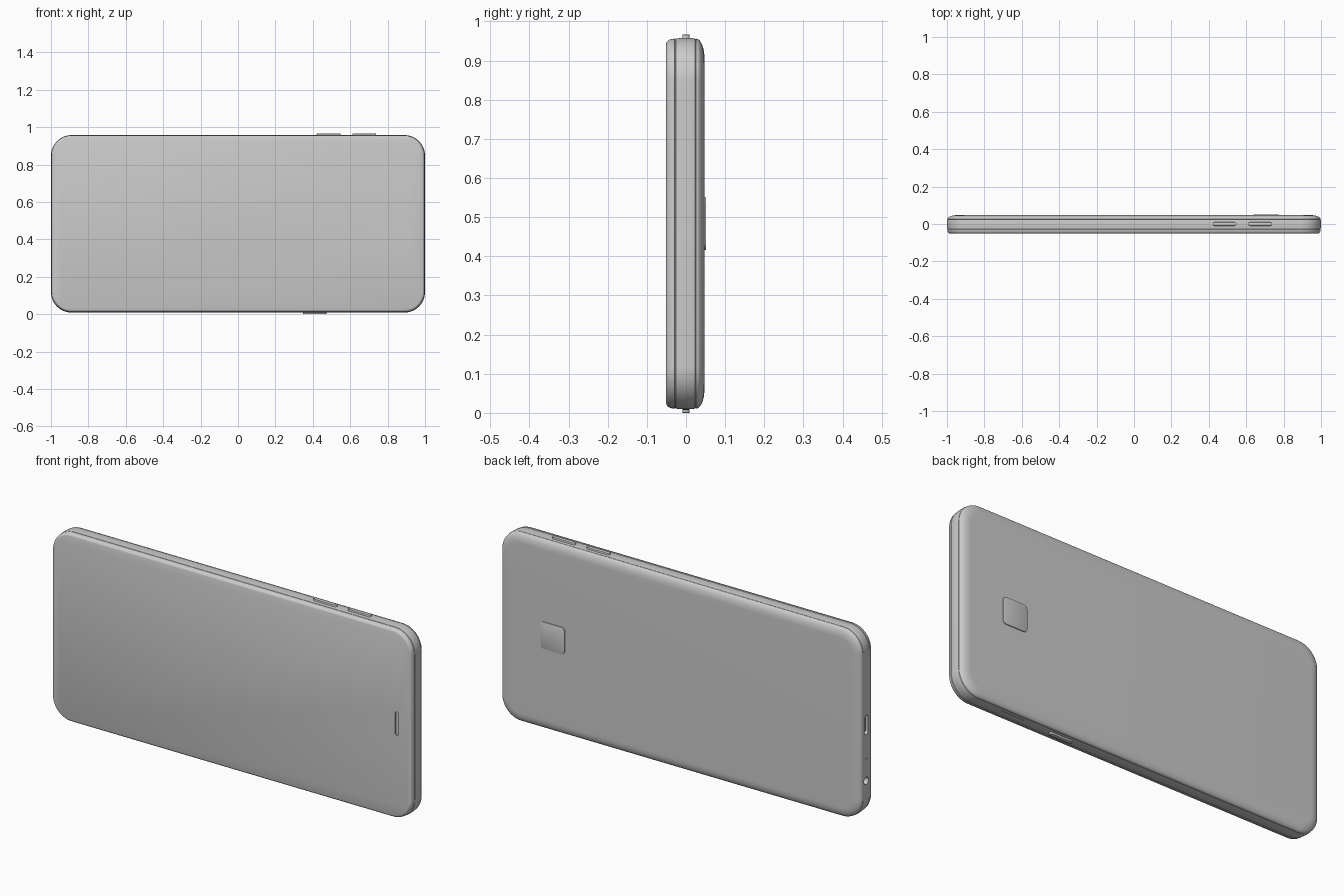
import bpy, bmesh, math
from mathutils import Matrix

if "Cube" in bpy.data.objects:
    bpy.data.objects.remove(bpy.data.objects["Cube"])

HX, HZ, R, CZ = 1.0, 0.4745, 0.11, 0.4835


def outline(hx, hz, r, n):
    """Rounded rectangle in the local XZ plane, n segments per corner."""
    pts = []
    for i, (sx, sz) in enumerate(((1, 1), (-1, 1), (-1, -1), (1, -1))):
        for k in range(n + 1):
            a = math.pi / 2 * (i + k / n)
            pts.append((sx * (hx - r) + r * math.cos(a), sz * (hz - r) + r * math.sin(a)))
    return pts


def loft(name, hx, hz, r, profile, mat=Matrix(), loop=False, n=14):
    """Stack inset rounded rectangles along local Y; cap the ends or close as a loop."""
    bm = bmesh.new()
    rings = []
    for y, inset in profile:
        pts = outline(hx - inset, hz - inset, max(r - inset, 0.0005), n)
        rings.append([bm.verts.new(mat @ Matrix.Translation((x, y, z)).translation) for x, z in pts])
    pairs = list(zip(rings, rings[1:]))
    if loop:
        pairs.append((rings[-1], rings[0]))
    else:
        bm.faces.new(rings[0])
        bm.faces.new(rings[-1])
    for a, b in pairs:
        for i in range(len(a)):
            j = (i + 1) % len(a)
            bm.faces.new((a[i], a[j], b[j], b[i]))
    bmesh.ops.recalc_face_normals(bm, faces=bm.faces)
    me = bpy.data.meshes.new(name)
    bm.to_mesh(me)
    bm.free()
    ob = bpy.data.objects.new(name, me)
    bpy.context.collection.objects.link(ob)
    smooth(ob)
    return ob


def smooth(ob):
    ob.data.shade_smooth()
    ob.data.set_sharp_from_angle(angle=math.radians(32))


def cut(ob, cutter):
    cutter.hide_render = True
    m = ob.modifiers.new("cut", 'BOOLEAN')
    m.operation, m.solver, m.object = 'DIFFERENCE', 'EXACT', cutter
    bpy.context.view_layer.objects.active = ob
    bpy.ops.object.modifier_apply(modifier=m.name)
    bpy.data.objects.remove(cutter)
    smooth(ob)


def place(x, y, z, angle=0, axis='X'):
    return Matrix.Translation((x, y, z)) @ Matrix.Rotation(math.radians(angle), 4, axis)


def slab(depth, bevel):
    return [(-0.012, 0), (depth - bevel, 0), (depth - bevel * 0.3, bevel * 0.3), (depth, bevel)]


body = place(0, 0, CZ)

# Front glass with a softly rounded rim
glass = loft("front_glass", HX, HZ, R,
             [(-0.0275, 0.004), (-0.029, 0.002), (-0.038, 0.003), (-0.045, 0.006),
              (-0.049, 0.010), (-0.051, 0.016)], body)

# Earpiece slot recessed in the glass
cut(glass, loft("slot_cutter", 0.009, 0.058, 0.006, [(-0.06, 0), (-0.045, 0)],
                place(0.916, 0, 0.488), n=6))

# Side frame: slightly bulged band between two seams
frame = loft("side_frame", HX, HZ, R,
             [(-0.0275, 0.06), (-0.0275, 0.004), (-0.026, 0.002), (-0.014, 0.0005), (0, 0),
              (0.014, 0.0005), (0.023, 0.002), (0.0245, 0.004), (0.0245, 0.06)], body, loop=True)

# Ports on the left end: charging slot, microphone hole, audio jack
for z, hy, hz in ((0.485, 0.013, 0.048), (0.315, 0.004, 0.004), (0.205, 0.018, 0.018)):
    cut(frame, loft("port_cutter", hy, hz, hy * 0.999, [(-0.045, 0), (0.05, 0)],
                    place(-1, 0, z, 90, 'Z'), n=8))
loft("charging_tongue", 0.003, 0.034, 0.002, [(-0.05, 0), (-0.008, 0)],
     place(-1, 0, 0.485, 90, 'Z'), n=3)

# Back cover with wide curved edges
arc = [math.pi / 2 * k / 10 for k in range(11)]
loft("back_cover", HX, HZ, R,
     [(0.0245, 0.004)] + [(0.0255 + 0.0215 * math.sin(t), 0.002 + 0.048 * (1 - math.cos(t))) for t in arc],
     body)

# Camera plate raised on the back
loft("camera_plate", 0.067, 0.067, 0.018, slab(0.0045, 0.001), place(0.705, 0.047, CZ), n=8)

# Side keys: two on the top edge, one on the bottom edge, plus a flush card tray
top, bottom = CZ + HZ, CZ - HZ
for name, x, half, z, angle, depth in (("volume_key_a", 0.485, 0.064, top, 90, 0.0085),
                                       ("volume_key_b", 0.675, 0.064, top, 90, 0.0085),
                                       ("power_key", 0.41, 0.062, bottom, -90, 0.009),
                                       ("card_tray", 0.69, 0.07, bottom, -90, 0.001)):
    loft(name, half, 0.0095, 0.009, slab(depth, min(0.002, depth * 0.5)), place(x, 0, z, angle), n=6)
